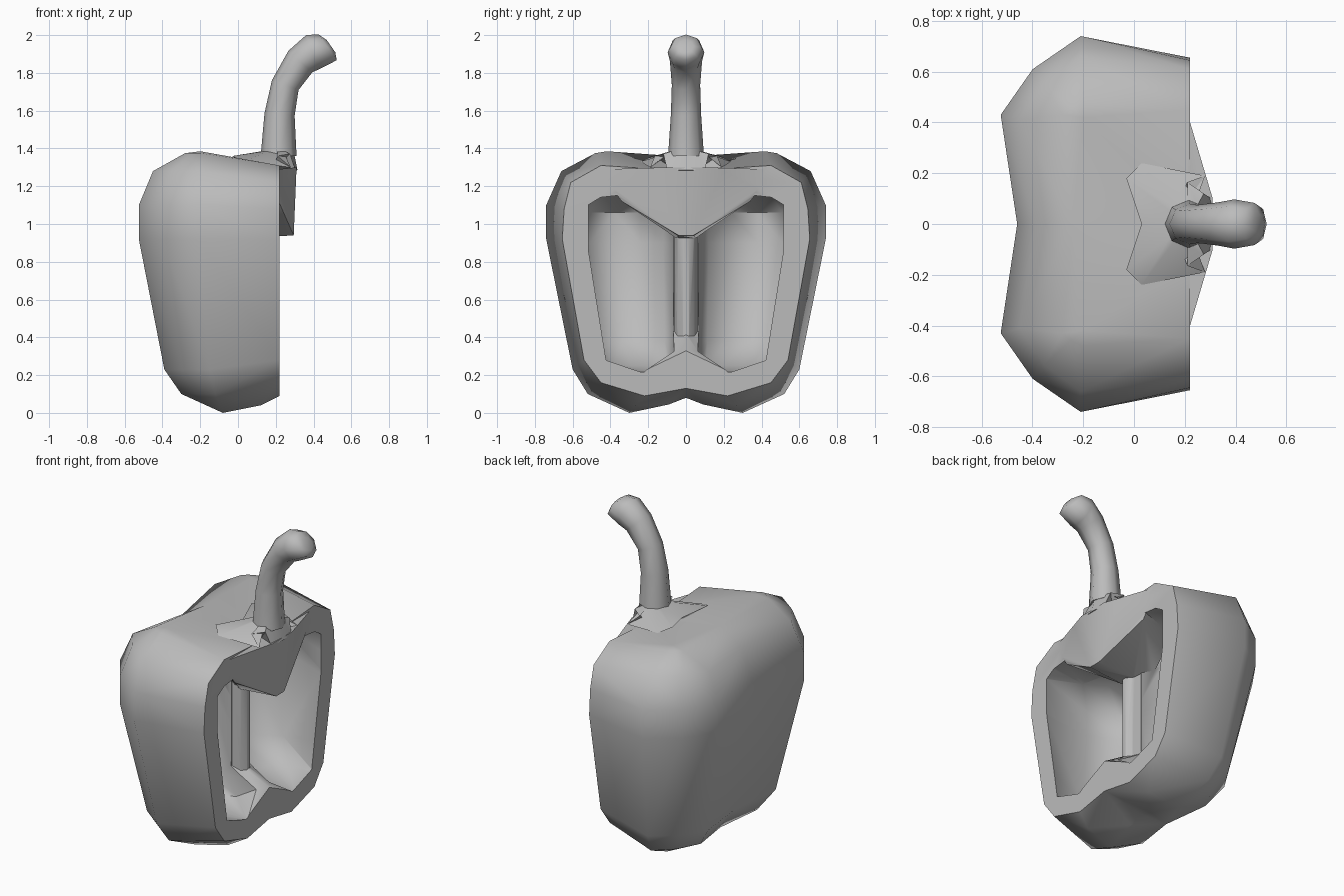
import bpy, bmesh, math
from mathutils import Vector

if "Cube" in bpy.data.objects:
    bpy.data.objects.remove(bpy.data.objects["Cube"])

grey = bpy.data.materials.new("plain_grey")
grey.use_nodes = True
GREY = (0.5, 0.5, 0.5, 1)
grey.diffuse_color = GREY
grey.node_tree.nodes["Principled BSDF"].inputs["Base Color"].default_value = GREY


def finish(bm, name):
    bmesh.ops.recalc_face_normals(bm, faces=bm.faces)
    mesh = bpy.data.meshes.new(name)
    bm.to_mesh(mesh)
    bm.free()
    mesh.materials.append(grey)
    ob = bpy.data.objects.new(name, mesh)
    bpy.context.collection.objects.link(ob)
    return ob


def hull(name, points, open_middle=False):
    """Faceted lump around a few points; optionally left open on y = 0."""
    bm = bmesh.new()
    for p in points:
        bm.verts.new(p)
    bmesh.ops.convex_hull(bm, input=bm.verts)
    bmesh.ops.delete(bm, geom=[v for v in bm.verts if not v.link_faces], context='VERTS')
    if open_middle:
        cap = [f for f in bm.faces if all(abs(v.co.y) < 1e-4 for v in f.verts)]
        bmesh.ops.delete(bm, geom=cap, context='FACES')
    return finish(bm, name)


def both(points):
    return [(x, s * y, z) for x, y, z in points for s in (1, -1)]


def apply(ob, kind, **settings):
    mod = ob.modifiers.new(kind.lower(), kind)
    for key, value in settings.items():
        setattr(mod, key, value)
    bpy.context.view_layer.objects.active = ob
    bpy.ops.object.modifier_apply(modifier=mod.name)


def combine(ob, other, operation):
    apply(ob, 'BOOLEAN', object=other, operation=operation, solver='EXACT')
    bpy.data.objects.remove(other)


def smooth(ob, angle):
    bpy.ops.object.select_all(action='DESELECT')
    ob.select_set(True)
    bpy.context.view_layer.objects.active = ob
    bpy.ops.object.shade_smooth_by_angle(angle=math.radians(angle))


# Outer flesh: level height, cut edge (y, z), side (x, y), back (x, y), crease x
CUT = 0.22
levels = [
    (0.10, 0.45, 0.16, -0.12, 0.52, -0.30, 0.28, -0.24),
    (0.23, 0.54, 0.28, -0.15, 0.60, -0.39, 0.34, -0.33),
    (0.92, 0.655, 0.92, -0.21, 0.74, -0.525, 0.43, -0.46),
    (1.10, 0.645, 1.08, -0.21, 0.74, -0.525, 0.43, -0.46),
    (1.28, 0.61, 1.22, -0.21, 0.66, -0.45, 0.41, -0.39),
    (1.375, 0.45, 1.31, -0.20, 0.48, -0.28, 0.43, -0.24),
]
skin = [(-0.08, 0.30, 0), (0.12, 0.27, 0.04), (-0.05, 0, 0.08), (-0.05, 0.09, 0.045),
        (CUT, 0.22, 0.09), (CUT, 0, 0.13), (0.05, 0, 1.29), (CUT, 0, 1.28), (-0.2, 0.42, 1.385)]
for z, cy, cz, ax, ay, dx, dy, ex in levels:
    corner = (ax + 0.6 * (dx - ax), ay + 0.42 * (dy - ay), z)
    skin += [(CUT, cy, cz), (ax, ay, z), corner, (dx, dy, z), (ex, 0, z - 0.02)]
flesh = hull("pepper_flesh", skin, open_middle=True)
apply(flesh, 'MIRROR', use_axis=(False, True, False))

# Two seed chambers hollowed out of the lobes
MOUTH = 0.23
chamber = [(MOUTH, y, z) for y, z in ((0.515, 1.10), (0.515, 0.87), (0.42, 0.28), (0.36, 0.26),
                                      (0.23, 0.215), (0.06, 0.36), (0.06, 0.95), (0.45, 1.14), (0.36, 1.15))]
# Plan of the rounded back wall, shrunk towards the floor and ceiling
wall = [(-0.15, 0.07), (-0.27, 0.12), (-0.35, 0.24), (-0.39, 0.38), (-0.32, 0.51), (-0.15, 0.60)]
for z, depth, width in ((0.25, 0.5, 0.72), (0.38, 0.75, 0.86), (0.9, 1, 1), (1.06, 1, 1), (1.17, 0.75, 0.85)):
    chamber += [(MOUTH + (x - MOUTH) * depth, 0.07 + (y - 0.07) * width, z) for x, y in wall]
# Opening between the chambers, its floor peaked in the middle
slot = [(0, -0.005, 0.46), (0, 0.09, 0.42), (0, -0.005, 1), (0, 0.09, 1), (MOUTH, -0.005, 0.325),
        (MOUTH, -0.005, 1), (MOUTH, 0.09, 1), (MOUTH, 0.22, 0.218)]
for side in (1, -1):
    for points in (chamber, slot):
        combine(flesh, hull("cutter", [(x, side * y, z) for x, y, z in points]), 'DIFFERENCE')

# Rounded front of the dividing wall
ridge_plan = [(-0.05, 0.064), (0, 0.062), (0.05, 0.045), (0.075, 0.015)]
ridge = both([(x, y, z) for x, y in ridge_plan for z in (0.38, 1.02)])
combine(flesh, hull("ridge", ridge), 'UNION')

# Bulging seed core under the stem, tapering back into the dividing wall
core = both([(0.31, 0.10, 1.30), (0.295, 0.04, 0.94), (0.28, 0.20, 1.285), (0.215, 0.42, 1.29),
             (0.215, 0.40, 1.20), (0.215, 0.34, 1.12), (0.05, 0.05, 0.925), (-0.1, 0.05, 1.0),
             (-0.1, 0.25, 1.2)])
combine(flesh, hull("core", core), 'UNION')
smooth(flesh, 50)

# Leafy star cap around the stem foot
rim = [(0.03, 0, 1.335), (-0.03, 0.18, 1.36), (0.03, 0.24, 1.33), (0.28, 0.19, 1.30),
       (0.21, 0.165, 1.36), (0.275, 0.12, 1.372), (0.305, 0.10, 1.285), (0.315, 0, 1.285)]
rim += [(x, -y, z) for x, y, z in rim[-2:0:-1]]
bm = bmesh.new()
edge = [bm.verts.new(p) for p in rim]
foot = []
for x, y, z in rim:
    d = Vector((x - 0.21, y, 0)).normalized() * 0.085
    foot.append(bm.verts.new((0.21 + d.x, d.y, 1.385)))
under = bm.verts.new((0.15, 0, 1.24))
for i in range(len(rim)):
    j = (i + 1) % len(rim)
    bm.faces.new((edge[i], edge[j], foot[j], foot[i]))
    bm.faces.new((edge[j], edge[i], under))
bm.faces.new(foot)
smooth(finish(bm, "star_cap"), 40)

# Bent stem: centre x, z, radius and lean of each ring
path = [(0.215, 1.36, 0.095, 0), (0.22, 1.58, 0.08, 5), (0.25, 1.735, 0.075, 20),
        (0.33, 1.86, 0.085, 42), (0.395, 1.91, 0.097, 70), (0.475, 1.935, 0.083, 55),
        (0.492, 1.942, 0.04, 55)]
SIDES = 8
bm = bmesh.new()
rings = []
for x, z, r, lean in path:
    a = math.radians(lean)
    ring = []
    for k in range(SIDES):
        t = math.tau * k / SIDES
        u, v = r * math.cos(t), r * math.sin(t)
        ring.append(bm.verts.new((x + u * math.cos(a), v, z - u * math.sin(a))))
    rings.append(ring)
for low, high in zip(rings, rings[1:]):
    for k in range(SIDES):
        n = (k + 1) % SIDES
        bm.faces.new((low[k], low[n], high[n], high[k]))
bm.faces.new(rings[0])
bm.faces.new(rings[-1])
smooth(finish(bm, "stem"), 75)
